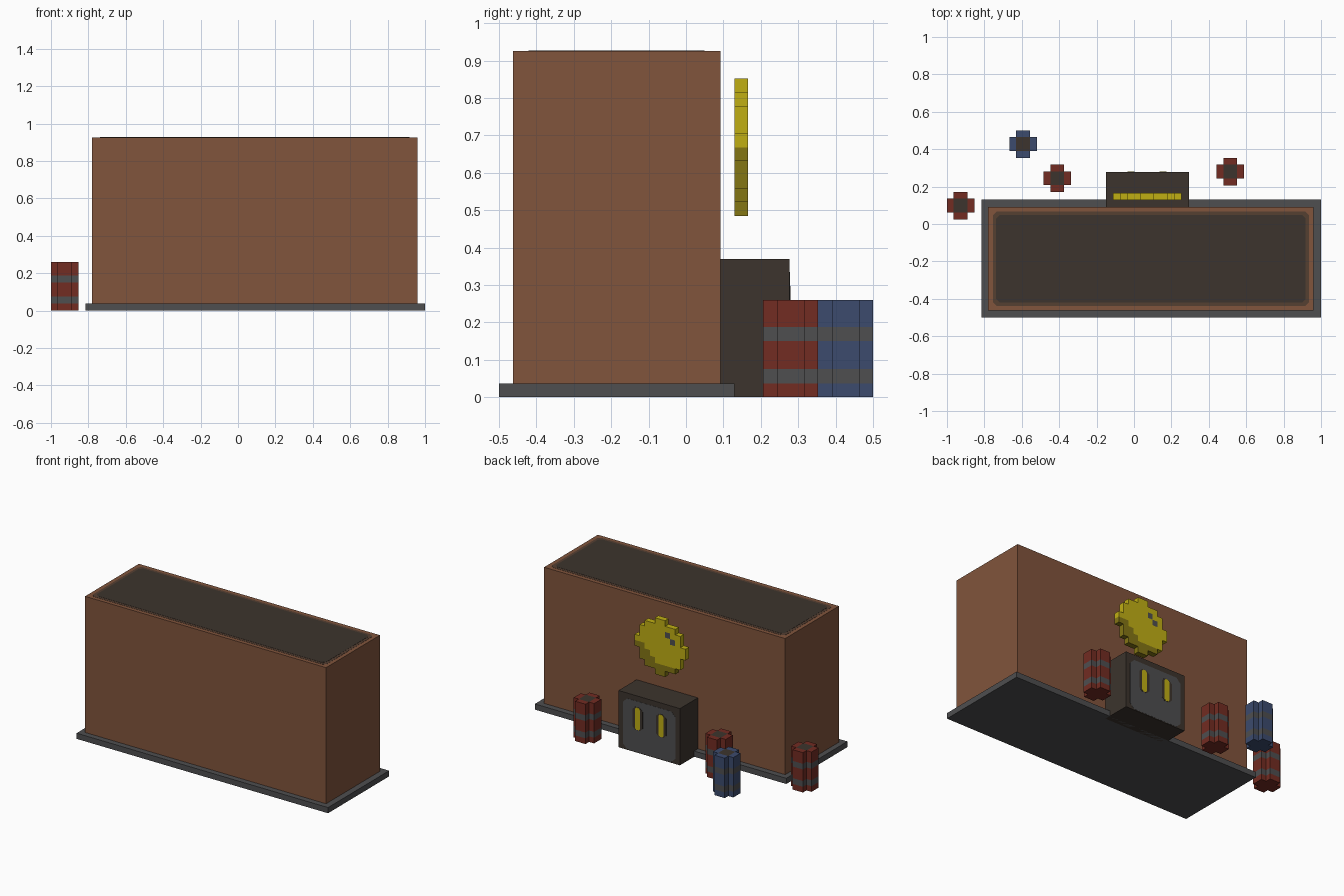
import bpy
import bmesh
from math import hypot, pi
from mathutils import Matrix, Vector

if "Cube" in bpy.data.objects:
    bpy.data.objects.remove(bpy.data.objects["Cube"], do_unlink=True)


def material(name, r, g, b):
    mat = bpy.data.materials.new(name)
    mat.use_nodes = True
    mat.diffuse_color = (r, g, b, 1)
    mat.node_tree.nodes["Principled BSDF"].inputs["Base Color"].default_value = (r, g, b, 1)
    return mat


BROWN = material("wall brown", 0.22, 0.089, 0.045)
RIM = material("roof rim brown", 0.09, 0.05, 0.031)
DARK = material("dark umber", 0.045, 0.034, 0.026)
GREY = material("metal grey", 0.077, 0.077, 0.08)
RED = material("barrel red", 0.17, 0.025, 0.016)
BLUE = material("barrel blue", 0.045, 0.07, 0.155)
YELLOW = material("bright yellow", 0.53, 0.43, 0.007)
OCHRE = material("shaded yellow", 0.23, 0.18, 0.007)


def finish(name, bm, mats):
    bmesh.ops.recalc_face_normals(bm, faces=bm.faces)
    mesh = bpy.data.meshes.new(name)
    bm.to_mesh(mesh)
    bm.free()
    for mat in mats:
        mesh.materials.append(mat)
    obj = bpy.data.objects.new(name, mesh)
    bpy.context.collection.objects.link(obj)
    return obj


def box(name, low, high, mat):
    low, high = Vector(low), Vector(high)
    bm = bmesh.new()
    bmesh.ops.create_cube(bm, size=1)
    bmesh.ops.scale(bm, vec=high - low, verts=bm.verts)
    bmesh.ops.translate(bm, vec=(low + high) / 2, verts=bm.verts)
    return finish(name, bm, [mat])


def extrude(bm, faces, depth):
    new = bmesh.ops.extrude_face_region(bm, geom=faces, use_keep_orig=True)["geom"]
    verts = [v for v in new if isinstance(v, bmesh.types.BMVert)]
    bmesh.ops.translate(bm, vec=(0, 0, depth), verts=verts)


def plate(name, centre, width, height, cut, mat, thick=0.003, facing_back=False):
    """Thin panel with cut corners, facing up or facing the back."""
    bm = bmesh.new()
    w, h = width / 2, height / 2
    outline = []
    for sx, sy in ((1, 1), (-1, 1), (-1, -1), (1, -1)):
        pair = [(sx * w, sy * (h - cut)), (sx * (w - cut), sy * h)]
        outline += pair if sx * sy > 0 else pair[::-1]
    face = bm.faces.new([bm.verts.new((x, y, 0)) for x, y in outline])
    extrude(bm, [face], thick)
    if facing_back:
        bmesh.ops.rotate(bm, matrix=Matrix.Rotation(-pi / 2, 3, "X"), verts=bm.verts)
    bmesh.ops.translate(bm, vec=centre, verts=bm.verts)
    return finish(name, bm, [mat])


# Building on its slab, with the painted roof
box("ground_slab", (-0.815, -0.5, 0), (1, 0.13, 0.037), GREY)
box("building_walls", (-0.78, -0.463, 0.037), (0.96, 0.092, 0.925), BROWN)
plate("roof_border", (0.09, -0.186, 0.925), 1.69, 0.505, 0.02, RIM, 0.001)
plate("roof_surface", (0.09, -0.186, 0.925), 1.655, 0.47, 0.02, DARK, 0.002)

# Entrance block with double door
box("entrance_block", (-0.15, 0.092, 0), (0.293, 0.277, 0.37), DARK)
plate("door_panel", (0.0715, 0.277, 0.17), 0.38, 0.33, 0.03, GREY, 0.001, True)
for side, x in (("left", 0.155), ("right", -0.015)):
    plate(side + "_handle_recess", (x, 0.277, 0.222), 0.075, 0.15, 0.02, DARK, 0.002, True)
    plate(side + "_handle", (x, 0.277, 0.222), 0.037, 0.145, 0.01, YELLOW, 0.003, True)

# Stepped round emblem built on a cell grid
CELL = 0.0367
HALF_WIDTHS = [5, 4, 4, 3, 1]
EYES = [(-2, 2), (-3, 1)]
bm = bmesh.new()
for row in range(-5, 5):
    half = HALF_WIDTHS[row if row >= 0 else -row - 1]
    for col in range(-half, half):
        corners = [(col, row), (col + 1, row), (col + 1, row + 1), (col, row + 1)]
        bm.faces.new([bm.verts.new((x * CELL, y * CELL, 0)) for x, y in corners])
bmesh.ops.remove_doubles(bm, verts=bm.verts, dist=CELL / 10)
extrude(bm, bm.faces[:], 0.037)
bmesh.ops.recalc_face_normals(bm, faces=bm.faces)
for face in bm.faces:
    # Step half a cell inward on the side faces, so they match their cell
    p = face.calc_center_median()
    flat = abs(face.normal.z) > 0.5
    if not flat:
        p = p - face.normal * CELL / 2
    cell = (int(p.x // CELL), int(p.y // CELL))
    if flat and cell in EYES:
        face.material_index = 2
    elif p.y < 0 and hypot(p.x + 0.05, p.y - 0.04) > 0.165:
        face.material_index = 1
bmesh.ops.rotate(bm, matrix=Matrix.Rotation(pi / 2, 3, "X"), verts=bm.verts)
bmesh.ops.translate(bm, vec=(0.0715, 0.166, 0.668), verts=bm.verts)
finish("round_emblem", bm, [YELLOW, OCHRE, GREY])


def barrel(name, x, y, mat):
    """Cross-shaped barrel with two bands and a dark lid centre."""
    a, b = 0.037, 0.0735
    bm = bmesh.new()
    levels = [0, 0.037, 0.075, 0.15, 0.187, 0.26]
    arms = []
    for cx, cy, sx, sy in ((0, 0, a, a), (1, 0, (b - a) / 2, a), (-1, 0, (b - a) / 2, a),
                           (0, 1, a, (b - a) / 2), (0, -1, a, (b - a) / 2)):
        ox, oy = cx * (a + b) / 2, cy * (a + b) / 2
        ring = [(ox - sx, oy - sy), (ox + sx, oy - sy), (ox + sx, oy + sy), (ox - sx, oy + sy)]
        arms.append(bm.faces.new([bm.verts.new((px, py, 0)) for px, py in ring]))
    bmesh.ops.remove_doubles(bm, verts=bm.verts, dist=0.001)
    extrude(bm, bm.faces[:], levels[-1])
    # Slice the sides at the band edges
    for z in levels[1:-1]:
        bmesh.ops.bisect_plane(bm, geom=bm.verts[:] + bm.edges[:] + bm.faces[:],
                               plane_co=(0, 0, z), plane_no=(0, 0, 1))
    bm.normal_update()
    for face in bm.faces:
        p = face.calc_center_median()
        if abs(face.normal.z) > 0.5:
            if p.z > 0.2 and hypot(p.x, p.y) < 0.01:
                face.material_index = 2
        elif levels[1] < p.z < levels[2] or levels[3] < p.z < levels[4]:
            face.material_index = 1
    bmesh.ops.translate(bm, vec=(x, y, 0), verts=bm.verts)
    finish(name, bm, [mat, GREY, DARK])


# Barrels scattered behind the building
barrel("red_barrel_far_right", -0.927, 0.098, RED)
barrel("red_barrel_right", -0.41, 0.245, RED)
barrel("red_barrel_left", 0.515, 0.28, RED)
barrel("blue_barrel", -0.593, 0.427, BLUE)
